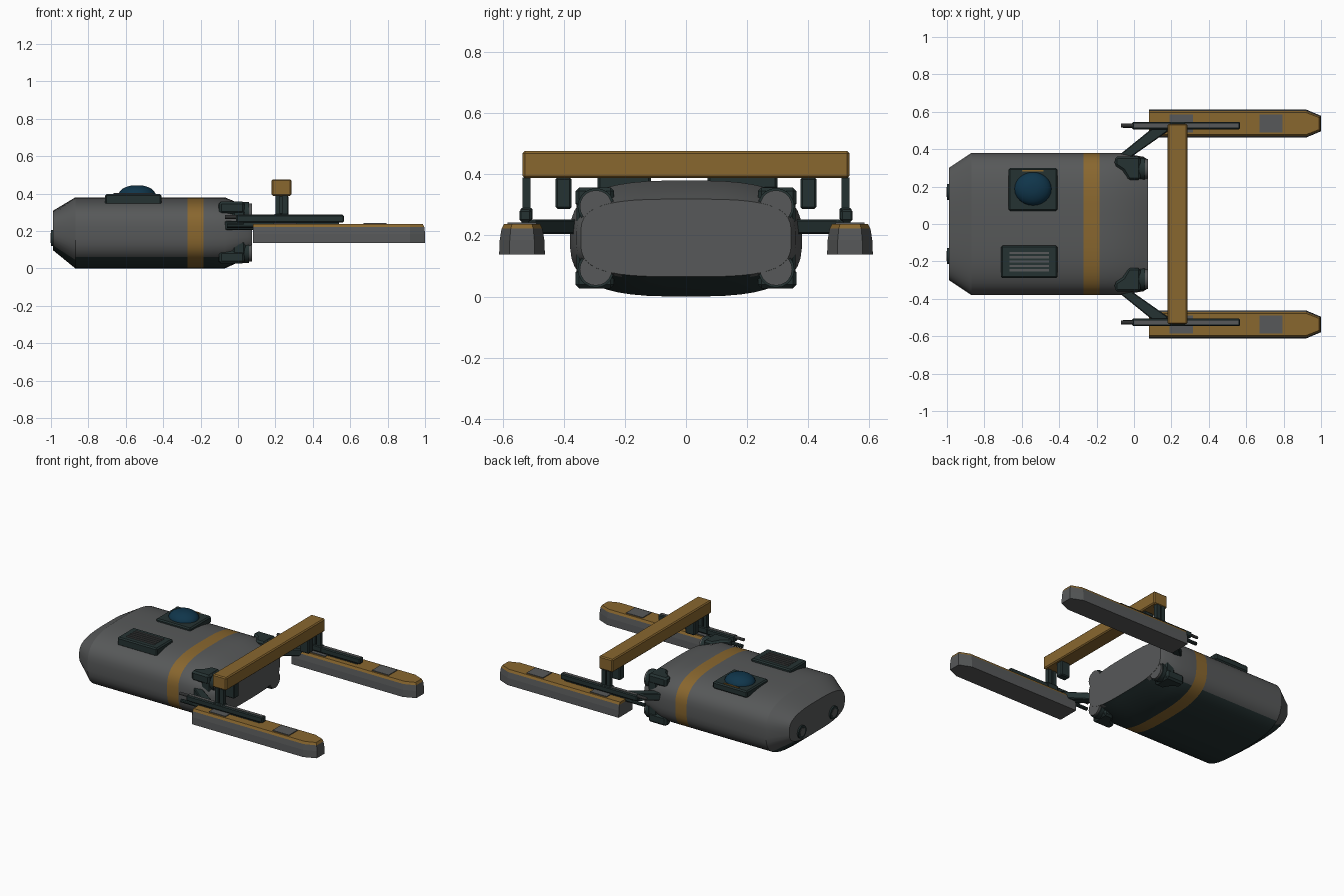
import bpy, bmesh, math
from mathutils import Vector

if "Cube" in bpy.data.objects:
    bpy.data.objects.remove(bpy.data.objects["Cube"])


def material(name, r, g, b):
    m = bpy.data.materials.new(name)
    m.diffuse_color = (r, g, b, 1)
    m.use_nodes = True
    m.node_tree.nodes["Principled BSDF"].inputs["Base Color"].default_value = m.diffuse_color
    return m


GREY = material("hull grey", 0.095, 0.099, 0.100)
OCHRE = material("ochre", 0.25, 0.135, 0.028)
DARK = material("dark green", 0.018, 0.032, 0.032)
BLUE = material("dark blue glass", 0.005, 0.036, 0.070)


def finish(name, bm, mats, bevel=0, smooth=False):
    bmesh.ops.recalc_face_normals(bm, faces=bm.faces[:])
    mesh = bpy.data.meshes.new(name)
    bm.to_mesh(mesh)
    bm.free()
    ob = bpy.data.objects.new(name, mesh)
    bpy.context.collection.objects.link(ob)
    for m in mats:
        mesh.materials.append(m)
    if bevel:
        mod = ob.modifiers.new("bevel", 'BEVEL')
        mod.width, mod.segments, mod.limit_method = bevel, 1, 'ANGLE'
    if smooth:
        bpy.ops.object.select_all(action='DESELECT')
        bpy.context.view_layer.objects.active = ob
        ob.select_set(True)
        bpy.ops.object.shade_smooth_by_angle(angle=math.radians(25))
    return ob


def loft(bm, rings):
    """Skin a list of closed rings and cap both ends."""
    vs = [[bm.verts.new(p) for p in ring] for ring in rings]
    n = len(vs[0])
    for a, b in zip(vs, vs[1:]):
        for i in range(n):
            j = (i + 1) % n
            bm.faces.new((a[i], a[j], b[j], b[i]))
    bm.faces.new(vs[0])
    bm.faces.new(vs[-1])


def prism(name, mat, outline, z0, z1, bevel=0):
    bm = bmesh.new()
    loft(bm, [[(x, y, z) for x, y in outline] for z in (z0, z1)])
    return finish(name, bm, [mat], bevel)


def box(name, mat, x0, x1, y0, y1, z0, z1, bevel=0):
    return prism(name, mat, [(x0, y0), (x1, y0), (x1, y1), (x0, y1)], z0, z1, bevel)


def tube(name, mat, x0, x1, y, z, r, sides=20):
    bm = bmesh.new()
    ang = [2 * math.pi * i / sides for i in range(sides)]
    loft(bm, [[(x, y + r * math.cos(a), z + r * math.sin(a)) for a in ang] for x in (x0, x1)])
    return finish(name, bm, [mat], 0, True)


# Hull: rounded-rectangle sections along x
def section(x, hy, hz, zc, n=3.0, count=48):
    pts = []
    for i in range(count):
        a = 2 * math.pi * (i + 0.5) / count
        c, s = math.cos(a), math.sin(a)
        pts.append((x, hy * math.copysign(abs(c) ** (2 / n), c),
                    zc + hz * math.copysign(abs(s) ** (2 / n), s)))
    return pts


bm = bmesh.new()
loft(bm, [section(-0.99, 0.30, 0.105, 0.203), section(-0.87, 0.38, 0.19, 0.19),
          section(-0.27, 0.38, 0.19, 0.19), section(-0.185, 0.38, 0.19, 0.19),
          section(-0.07, 0.38, 0.19, 0.19), section(0.05, 0.36, 0.138, 0.192),
          section(0.075, 0.345, 0.127, 0.192, 3.4)])
for f in bm.faces:
    c = f.calc_center_median()
    if len(f.verts) > 4:
        continue
    if -0.27 < c.x < -0.185:
        f.material_index = 1      # stripe
    elif c.z < 0.07 or (c.x < -0.87 and c.z < 0.09):
        f.material_index = 2      # belly
finish("hull", bm, [GREY, OCHRE, DARK], 0, True)

# Dome hatch
box("dome_plate", DARK, -0.67, -0.41, 0.07, 0.30, 0.35, 0.397, 0.008)
bm = bmesh.new()
rings = []
for k in range(7):
    t = k / 7 * math.pi / 2
    rings.append([(-0.54 + 0.1 * math.cos(t) * math.cos(a), 0.188 + 0.09 * math.cos(t) * math.sin(a),
                   0.39 + 0.056 * math.sin(t))
                  for a in [2 * math.pi * i / 24 for i in range(24)]])
loft(bm, rings)
finish("dome", bm, [BLUE], 0, True)
box("dome_marker", OCHRE, -0.60, -0.485, 0.281, 0.289, 0.39, 0.402)

# Vent hatch with slats
box("vent_plate", DARK, -0.71, -0.41, -0.29, -0.115, 0.34, 0.397, 0.008)
for i in range(5):
    y = -0.155 - i * 0.023
    box("vent_slat", GREY, -0.665, -0.455, y - 0.006, y + 0.006, 0.39, 0.402)

# Cross beam
box("cross_beam", OCHRE, 0.18, 0.285, -0.535, 0.535, 0.388, 0.476, 0.007)

for s in (1, -1):
    # End ports
    tube("port_rim", DARK, -1.0, -0.97, s * 0.172, 0.162, 0.043)
    tube("port_core", GREY, -1.002, -0.97, s * 0.172, 0.162, 0.027)

    # Corner clamps with thrusters, upper and lower
    outline = [(-0.10, 0.362), (-0.105, 0.315), (-0.06, 0.285), (-0.03, 0.235),
               (0.035, 0.235), (0.035, 0.362)]
    for up in (1, -1):
        z0, z1 = sorted((0.192 + up * 0.165, 0.192 + up * 0.10))
        prism("corner_clamp", DARK, [(x, s * y) for x, y in outline], z0, z1, 0.012)
        za, zb = sorted((0.192 + up * 0.12, 0.192 + up * 0.045))
        box("clamp_foot", DARK, -0.03, 0.04, *sorted((s * 0.29, s * 0.358)), za, zb, 0.01)
        tube("thruster_collar", DARK, 0.02, 0.06, s * 0.295, 0.192 + up * 0.103, 0.06)
        tube("thruster", GREY, 0.03, 0.074, s * 0.295, 0.192 + up * 0.103, 0.053)

    # Diagonal arm
    prism("arm", DARK, [(x, s * y) for x, y in
                        [(-0.09, 0.36), (-0.02, 0.355), (0.18, 0.495), (0.18, 0.53), (0.12, 0.53)]],
          0.205, 0.253, 0.005)

    # Pontoon: tapered bar with painted deck
    yc = s * 0.537
    bm = bmesh.new()
    rings = []
    for z, h, tip in ((0.137, 0.075, 1.0), (0.185, 0.073, 1.0), (0.222, 0.067, 0.996), (0.238, 0.059, 0.988)):
        rings.append([(0.08, yc - h, z), (0.92, yc - h, z), (tip, yc - h * 0.55, z),
                      (tip, yc + h * 0.55, z), (0.92, yc + h, z), (0.08, yc + h, z)])
    loft(bm, rings)
    bm.normal_update()
    for f in bm.faces:
        c = f.calc_center_median()
        if c.z > 0.224:
            f.material_index = 1
    finish("pontoon", bm, [GREY, OCHRE])
    for x in (0.19, 0.67):
        box("deck_pad", GREY, x, x + 0.125, yc - 0.048, yc + 0.048, 0.236, 0.243)

    # Slide rail and rod on top of the pontoon
    yr = s * 0.526
    box("slide_rail", DARK, -0.01, 0.567, yr - 0.02, yr + 0.02, 0.246, 0.285, 0.006)
    box("rail_inlay", GREY, 0.0, 0.56, yr - 0.011, yr + 0.011, 0.282, 0.287)
    box("rail_shoe", DARK, 0.03, 0.54, yr - 0.012, yr + 0.012, 0.235, 0.25)
    tube("rail_rod", GREY, -0.07, 0.0, yr, 0.275, 0.01, 10)
    tube("lower_rod", DARK, -0.06, 0.1, yr, 0.228, 0.012, 10)

    # Posts and hanging block under the beam
    yp = s * 0.522
    box("post", DARK, 0.20, 0.225, yp - 0.013, yp + 0.013, 0.28, 0.39)
    box("post", DARK, 0.235, 0.265, yp - 0.013, yp + 0.013, 0.28, 0.39)
    box("post_foot", DARK, 0.19, 0.275, yp - 0.02, yp + 0.02, 0.25, 0.29, 0.005)
    yh = s * 0.401
    box("hanging_block", DARK, 0.20, 0.27, yh - 0.026, yh + 0.026, 0.287, 0.39, 0.006)
